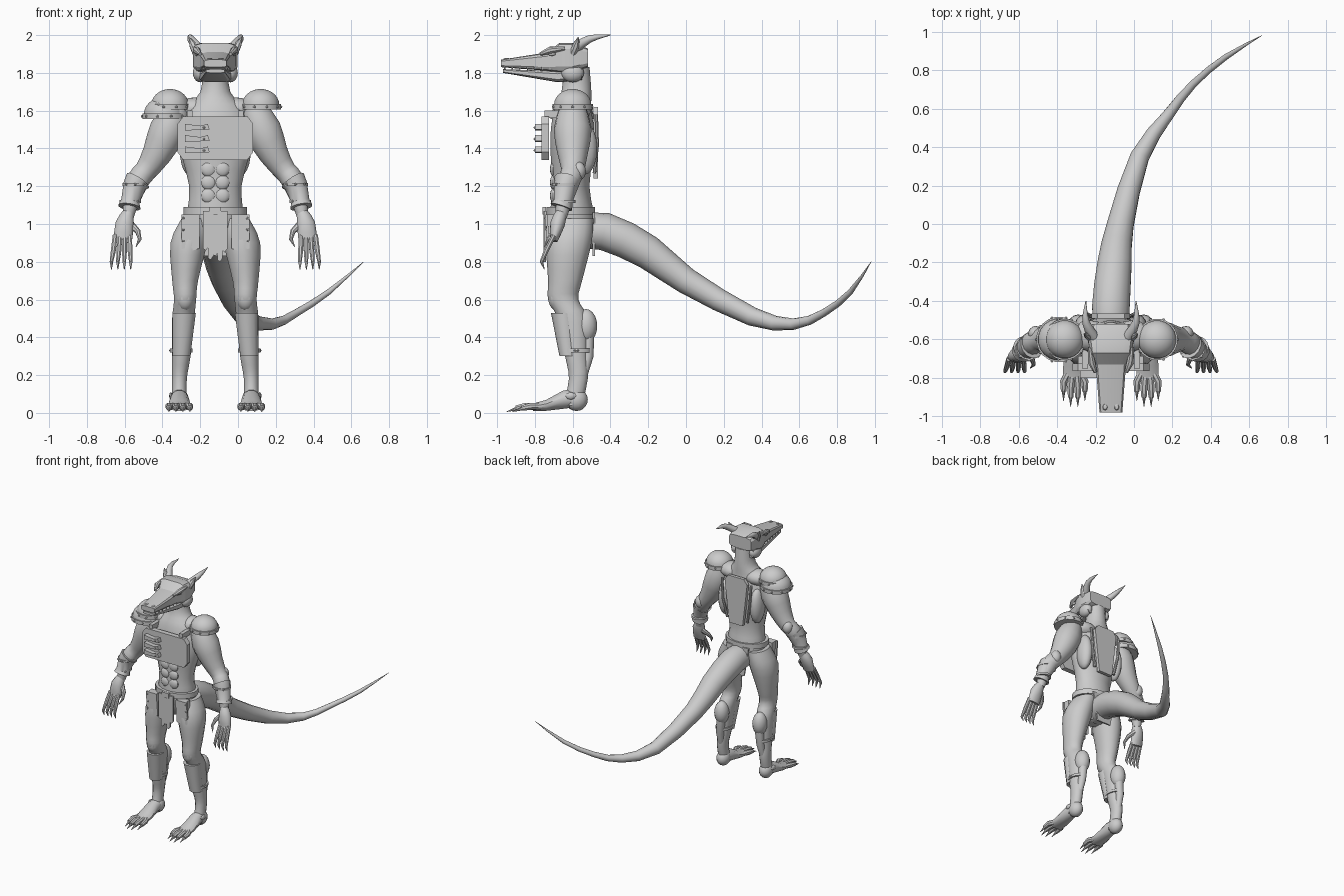
import bpy, bmesh
from math import sin, cos, pi, radians, copysign
from mathutils import Vector, Matrix

if "Cube" in bpy.data.objects:
    bpy.data.objects.remove(bpy.data.objects["Cube"])

# The tail sweeps back and to one side, so the body stands off centre
BODY_CENTRE = Vector((-.12, -.6, 0))
UPRIGHT, LENGTHWISE = Vector((0, 0, 1)), Vector((0, 1, 0))

grey = bpy.data.materials.new("plain grey")
grey.use_nodes = True
grey.diffuse_color = (.6, .6, .6, 1)
grey.node_tree.nodes["Principled BSDF"].inputs["Base Color"].default_value = grey.diffuse_color


def finish(name, bm, paired, crease=40):
    """Turn the bmesh into one object, or into a mirrored left and right pair."""
    for side, prefix in ((1, "left_"), (-1, "right_")) if paired else ((1, ""),):
        part = bm.copy()
        for vert in part.verts:
            vert.co.x *= side
            vert.co += BODY_CENTRE
        bmesh.ops.recalc_face_normals(part, faces=part.faces)
        mesh = bpy.data.meshes.new(prefix + name)
        part.to_mesh(mesh)
        part.free()
        mesh.materials.append(grey)
        mesh.shade_smooth()
        mesh.set_sharp_from_angle(angle=radians(crease))
        bpy.context.collection.objects.link(bpy.data.objects.new(prefix + name, mesh))
    bm.free()


def refine(rings, steps):
    """Add smoothly interpolated rings between the given ones."""
    result = []
    last = len(rings) - 1
    for i in range(last):
        start, end = rings[i], rings[i + 1]
        leave = (end - rings[max(i - 1, 0)]) / 2
        arrive = (rings[min(i + 2, last)] - start) / 2
        for step in range(steps):
            t = step / steps
            ease = t * t * (3 - 2 * t)
            result.append(start.lerp(end, ease) + leave * t * (1 - t) ** 2 - arrive * t * t * (1 - t))
    return result + [rings[last]]


def loft(name, rings, sides=14, paired=False, facing=None, steps=1, power=1, crease=40):
    """Skin rings of (x, y, z, half width, half depth) along a path."""
    rings = refine([Vector((*ring, ring[-1])[:5]) for ring in rings], steps)
    bm = bmesh.new()
    centres = [Vector(ring[:3]) for ring in rings]
    loops = []
    for i, ring in enumerate(rings):
        along = facing or (centres[min(i + 1, len(rings) - 1)] - centres[max(i - 1, 0)]).normalized()
        across = Vector((1, 0, 0))
        across = (across - along * across.dot(along)).normalized()
        other = along.cross(across)
        loop = []
        for k in range(sides):
            turn = 2 * pi * (k + .5) / sides
            wide, deep = (copysign(abs(f(turn)) ** power, f(turn)) for f in (cos, sin))
            loop.append(bm.verts.new(centres[i] + across * wide * ring[3] + other * deep * ring[4]))
        loops.append(loop)
    for low, high in zip(loops, loops[1:]):
        for k in range(sides):
            bm.faces.new((low[k - 1], low[k], high[k], high[k - 1]))
    bm.faces.new(loops[0])
    bm.faces.new(loops[-1])
    finish(name, bm, paired, crease)


def ball(name, centre, radii, paired=False, segments=14):
    bm = bmesh.new()
    place = Matrix.Translation(centre) @ Matrix.Diagonal((*radii, 1))
    bmesh.ops.create_uvsphere(bm, u_segments=segments, v_segments=segments - 4, radius=1, matrix=place)
    finish(name, bm, paired)


def rivet(name, centre, paired=False):
    ball(name, centre, (.007, .007, .007), paired, segments=8)


def plate(name, outline, y, thick, paired=False):
    """Extrude an (x, z) outline backwards from y."""
    bm = bmesh.new()
    face = bm.faces.new([bm.verts.new((x, y, z)) for x, z in outline])
    made = bmesh.ops.extrude_face_region(bm, geom=[face])["geom"]
    moved = [item for item in made if isinstance(item, bmesh.types.BMVert)]
    bmesh.ops.translate(bm, verts=moved, vec=LENGTHWISE * thick)
    finish(name, bm, paired, crease=25)


def rectangle(x, z, w, h):
    return [(x - w, z - h), (x + w, z - h), (x + w, z + h), (x - w, z + h)]


def band(name, x, y, z, height, width, depth, paired=False):
    """A short upright collar."""
    loft(name, [(x, y, z - height, width, depth), (x, y, z + height, width, depth)],
         sides=20, paired=paired, facing=UPRIGHT)


# Torso, neck and belt
loft("torso", [(0, 0, .88, .06), (0, 0, 1, .15, .12), (0, -.01, 1.2, .14, .1), (0, 0, 1.45, .2, .12),
               (0, 0, 1.6, .16, .1), (0, .02, 1.7, .08), (0, .02, 1.83, .07)],
     sides=20, facing=UPRIGHT, steps=3)
band("belt", 0, -.01, 1.07, .02, .17, .13)
plate("buckle", rectangle(0, 1.07, .03, .02), -.16, .02)
for row in range(3):
    ball("abdominal_muscle", (.036, -.1, 1.15 + .07 * row), (.04, .02, .04), paired=True)
ball("side_back_muscle", (.14, .06, 1.4), (.05, .07, .14), paired=True)
ball("neck_side_muscle", (.11, .02, 1.61), (.1, .08, .06), paired=True)

# Skull and jaw, squared and tapering towards the snout
loft("skull", [(0, .08, 1.88, .1, .05), (0, 0, 1.88, .12, .08), (0, -.07, 1.88, .11, .08),
               (0, -.13, 1.86, .08, .05), (0, -.38, 1.85, .06, .02)],
     sides=12, facing=LENGTHWISE, power=.4, crease=25)
loft("lower_jaw", [(0, .05, 1.8, .1, .04), (0, -.08, 1.78, .08, .03), (0, -.37, 1.81, .05, .01)],
     sides=12, facing=LENGTHWISE, power=.5, crease=25)
ball("jaw_joint", (.08, 0, 1.8), (.04, .06, .05), paired=True)
ball("eye", (.1, -.11, 1.9), (.01, .02, .01), paired=True, segments=10)
loft("brow", [(.08, -.17, 1.9, .01), (.1, -.12, 1.92, .02), (.11, -.04, 1.93, .01)], sides=8, paired=True)
loft("horn", [(.08, 0, 1.92, .03), (.13, .09, 1.98, .02), (.13, .2, 2, .002)], sides=10, paired=True, steps=3)
loft("ear", [(.1, 0, 1.9, .02), (.12, .02, 1.95, .02), (.14, .03, 1.99, .002)], sides=8, paired=True)
for i in range(7):
    x, y = .053 + i * .004, -.36 + i * .04
    loft("tooth", [(x, y, 1.83, .005), (x, y, 1.81, .001)], sides=5, paired=True)
ball("nostril_bump", (.03, -.35, 1.87), (.015, .02, .01), paired=True, segments=8)

# Chest armour: chamfered plate, straps and three raised hooks
plate("breastplate", [(side * x, z) for side, corners in (
    (1, ((.17, 1.34), (.2, 1.38), (.2, 1.53), (.17, 1.57))),
    (-1, ((.17, 1.57), (.2, 1.53), (.2, 1.38), (.17, 1.34)))) for x, z in corners], -.165, .04)
plate("breastplate_strap", rectangle(.135, 1.58, .015, .02), -.15, .1, paired=True)
for row in range(3):
    z = 1.39 + row * .06
    plate("chest_hook", [(-.16, z - .015), (-.03, z - .01), (-.04, z + .02), (-.08, z + .01), (-.16, z + .02)],
          -.2, .035)
    rivet("hook_rivet", (-.06, -.2, z))

# Back panel and its lacing
plate("back_panel", [(-.06, 1.24), (.06, 1.24), (.1, 1.58), (.07, 1.62), (-.07, 1.62), (-.1, 1.58)], .11, .025)
loft("back_lacing", [(.09, .115, 1.27, .01), (.12, .13, 1.42, .01), (.13, .125, 1.58, .01)], sides=8, paired=True)

# Shoulder armour: a riveted dome on each side and a second tier on the right
for label, x, z, radius in (("left_shoulder", .24, 1.63, .1), ("right_shoulder", -.24, 1.63, .1),
                            ("right_shoulder_lower", -.27, 1.58, .11)):
    turns = [i * pi / 13 for i in range(7)]
    loft(label + "_dome", [(x, 0, z + radius * .85 * sin(t), radius * cos(t)) for t in turns],
         sides=20, facing=UPRIGHT)
    rim = radius + .008
    band(label + "_rim", x, 0, z - .01, .015, rim, rim)
    for k in range(10):
        turn = pi * k / 5
        rivet(label + "_rivet", (x + rim * cos(turn), rim * sin(turn), z - .01))

# Arms and bracers
loft("arm", [(.2, 0, 1.62, .07), (.25, 0, 1.5, .1), (.31, 0, 1.37, .08), (.37, 0, 1.28, .06),
             (.41, -.02, 1.23, .06), (.45, -.05, 1.1, .04), (.46, -.06, 1.04, .03)], paired=True, steps=2)
ball("elbow", (.39, .03, 1.28), (.04, .04, .05), paired=True)
loft("bracer", [(.41, -.03, 1.23, .07), (.43, -.04, 1.2, .06), (.45, -.05, 1.12, .05), (.455, -.06, 1.09, .06)],
     paired=True)
for x, z, radius in ((.425, 1.21, .067), (.45, 1.12, .057)):
    band("bracer_band", x, -.04, z, .008, radius, radius, paired=True)
    for turn in (-pi / 4, -pi / 2, -3 * pi / 4):
        rivet("bracer_rivet", (x + radius * cos(turn), radius * sin(turn) - .04, z), paired=True)

# Hands: palm, four clawed fingers and a thumb
loft("palm", [(.46, -.06, 1.06, .03), (.48, -.08, 1, .05, .04), (.49, -.1, .91, .05, .02)],
     sides=12, paired=True, steps=2)
for k in range(4):
    root, tip = .53 - .025 * k, .55 - .034 * k
    knuckle = (root + tip) / 2
    loft("finger", [(root, -.1, .94, .014), (knuckle, -.14, .86, .014), (tip, -.165, .8, .01),
                    (tip, -.15, .76, .002)], sides=8, paired=True)
loft("thumb", [(.45, -.07, 1, .02), (.41, -.1, .96, .015), (.4, -.13, .92, .01), (.42, -.15, .88, .002)],
     sides=8, paired=True)

# Legs with shin guards
loft("leg", [(.1, 0, 1.03, .08, .11), (.14, -.02, .9, .1, .12), (.16, -.04, .7, .07, .09), (.16, -.05, .6, .06, .08),
             (.17, 0, .5, .06, .08), (.18, .02, .3, .05, .06), (.19, .03, .18, .04, .05), (.19, 0, .04, .04, .05)],
     paired=True, facing=UPRIGHT, steps=3)
ball("knee", (.16, -.08, .61), (.05, .05, .07), paired=True)
ball("calf", (.17, .07, .46), (.055, .06, .09), paired=True)
loft("calf_tendon", [(.17, .08, .42, .035), (.18, .08, .3, .03), (.19, .04, .14, .02)], sides=10, paired=True)
loft("greave", [(.165, -.05, .53, .065), (.18, -.02, .3, .05)], sides=10, paired=True, facing=UPRIGHT)
band("greave_band", .18, .02, .33, .01, .06, .08, paired=True)
ball("greave_buckle", (.23, .02, .33), (.015, .02, .01), paired=True, segments=8)
ball("heel", (.19, .02, .07), (.05, .06, .06), paired=True)
ball("ankle_bump", (.235, -.01, .09), (.01, .03, .02), paired=True, segments=8)

# Feet with clawed toes
loft("foot", [(.19, .03, .08, .04, .05), (.19, -.05, .07, .05), (.19, -.14, .04, .06, .03), (.19, -.21, .03, .06, .02)],
     sides=12, paired=True, facing=LENGTHWISE)
for k in range(4):
    x = .135 + k * .037
    reach = -.3 if k in (1, 2) else -.27
    loft("toe", [(.16 + k * .02, -.17, .035, .02), (x, reach + .05, .035, .02), (x, reach, .025, .015)],
         sides=8, paired=True)
    loft("toe_claw", [(x, reach + .01, .025, .012), (x, reach - .05, .006, .001)], sides=8, paired=True)

# Loincloth strips, hip scales and rear flap
for i, low in enumerate((.86, .81, .83, .8, .85)):
    x = i * .025 - .05
    plate("loincloth_strip", [(x - .014, 1.07), (x + .014, 1.07), (x + .014, low + .02), (x, low), (x - .014, low + .01)],
          -.15 - .004 * (i % 2), .012)
for row in range(3):
    top, y = 1.05 - row * .06, row * .006 - .145
    plate("hip_scale", [(.085, top), (.18, top), (.18, top - .06), (.135, top - .075), (.085, top - .06)],
          y, .014, paired=True)
    rivet("scale_rivet", (.17, y, top - .02), paired=True)
plate("hip_scale_backing", rectangle(.13, .96, .04, .09), -.135, .05, paired=True)
plate("rear_flap", [(-.1, 1.06), (.1, 1.06), (.06, .83), (-.06, .83)], .105, .012)

# Tail
loft("tail", [(0, 0, .96, .09), (0, .17, .96, .1), (.02, .4, .85, .09), (.05, .6, .7, .07), (.15, .95, .51, .05),
              (.3, 1.17, .47, .03), (.43, 1.33, .53, .02), (.6, 1.47, .64, .015), (.785, 1.58, .8, .001)], steps=2)
